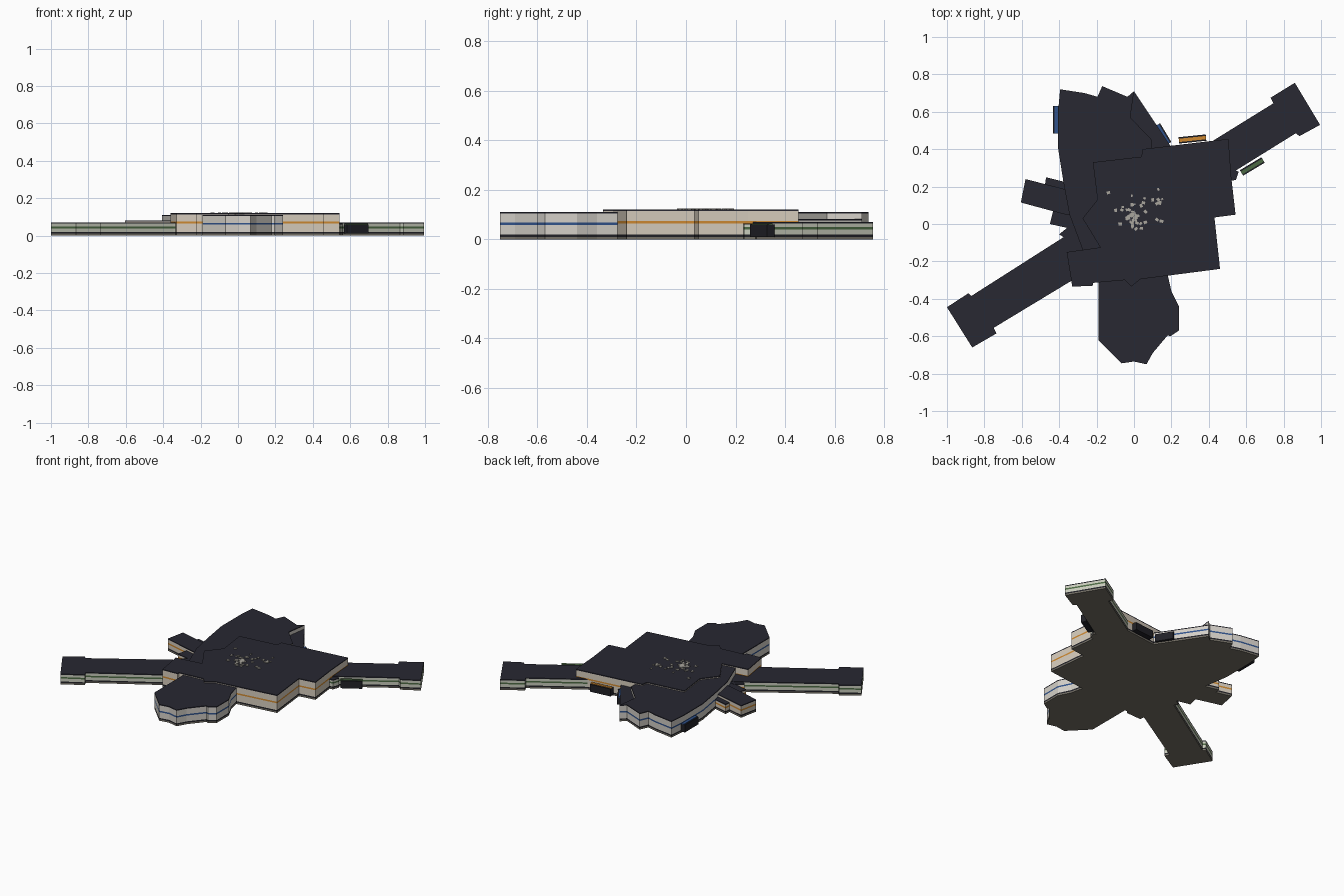
import bpy, bmesh, math, random
from mathutils import Vector

cube = bpy.data.objects.get("Cube")
if cube:
    bpy.data.objects.remove(cube, do_unlink=True)


def material(name, *rgb):
    mat = bpy.data.materials.new(name)
    mat.use_nodes = True
    colour = (*rgb, 1)
    mat.diffuse_color = colour
    mat.node_tree.nodes["Principled BSDF"].inputs["Base Color"].default_value = colour
    return mat


ROOF = material("charcoal roof", .021, .021, .032)
FLOOR = material("brown grey floor", .18, .165, .135)
WALL = material("warm beige wall", .68, .61, .51)
PALE = material("pale stone wall", .66, .63, .58)
SAGE = material("pale sage wall", .58, .6, .5)
ORANGE = material("orange stripe", .62, .25, .03)
BLUE = material("blue stripe", .03, .085, .26)
GREEN = material("dark green stripe", .07, .14, .055)
DARK = material("dark trim", .015, .015, .02)
VENT = material("pale grey vent", .4, .38, .34)


def prism(name, outline, bands, start=0.0, bottom=FLOOR):
    """Stack wall bands (top height, material); the last material caps the top."""
    bm = bmesh.new()
    mats = [bottom]
    for _, m in bands:
        if m not in mats:
            mats.append(m)
    area = sum(a[0] * b[1] - b[0] * a[1] for a, b in zip(outline, outline[1:] + outline[:1]))
    if area < 0:
        outline = outline[::-1]
    ring = [bm.verts.new((x, y, start)) for x, y in outline]
    bm.faces.new(ring[::-1])
    for z, m in bands:
        upper = [bm.verts.new((x, y, z)) for x, y in outline]
        for i in range(len(ring)):
            j = (i + 1) % len(ring)
            bm.faces.new((ring[i], ring[j], upper[j], upper[i])).material_index = mats.index(m)
        ring = upper
    bm.faces.new(ring).material_index = mats.index(bands[-1][1])
    mesh = bpy.data.meshes.new(name)
    bm.to_mesh(mesh)
    bm.free()
    for m in mats:
        mesh.materials.append(m)
    obj = bpy.data.objects.new(name, mesh)
    bpy.context.collection.objects.link(obj)


def storey(name, outline, top, stripe_z, stripe, wall):
    """A building wing: floor slab, dark plinth, striped wall and roof edge."""
    prism(name, outline, [(.010, FLOOR), (.019, DARK), (stripe_z - .005, wall),
                          (stripe_z + .005, stripe), (top - .006, wall), (top, ROOF)])


def strip(a, b, width):
    """Rectangle centred on the line from a to b."""
    a, b = Vector(a), Vector(b)
    d = (b - a).normalized()
    n = Vector((-d.y, d.x)) * width / 2
    return [tuple(p) for p in (a - n, b - n, b + n, a + n)]


# Central hall
storey("central_hall", [
    (-.22, .33), (.04, .36), (.045, .40), (.505, .455), (.52, .25), (.543, .05), (.43, .035),
    (.46, -.24), (.035, -.295), (-.015, -.335), (-.05, -.30), (-.22, -.315), (-.22, -.33),
    (-.33, -.335), (-.36, -.15), (-.18, -.125), (-.275, .03), (-.195, .13)],
    .12, .07, ORANGE, WALL)

# Back wing with its lower side annex
storey("back_wing", [
    (-.395, .72), (-.265, .70), (-.195, .68), (-.17, .737), (-.035, .68), (0, .71), (-.02, .57),
    (.095, .45), (.08, .2), (.05, -.15), (-.27, -.15), (-.345, .05), (-.375, .21),
    (-.405, .40), (-.405, .61)], .11, .063, BLUE, PALE)
storey("back_annex", [(0, .71), (.2, .41), (.08, .35), (.09, .45), (-.025, .57)],
       .082, .05, BLUE, PALE)

# Front wing
storey("front_wing", [
    (-.19, -.28), (-.19, -.62), (-.067, -.745), (0, -.735), (.067, -.75), (.1, -.69),
    (.18, -.595), (.195, -.6), (.24, -.57), (.24, -.44), (.2, -.36), (.175, -.25)],
    .11, .063, BLUE, PALE)

# Long side arms with wider ends
storey("right_arm", [
    (-1, -.445), (-.885, -.37), (-.87, -.385), (-.36, -.06), (-.2, .02), (-.2, -.24),
    (-.345, -.31), (-.75, -.555), (-.735, -.585), (-.865, -.66)], .07, .044, GREEN, SAGE)
storey("left_arm", [
    (.995, .53), (.86, .755), (.73, .675), (.745, .645), (.43, .45), (.3, .36), (.4, .2),
    (.535, .28), (.865, .485), (.885, .47)], .07, .044, GREEN, SAGE)

# Small wing on the right and its connecting blocks
storey("small_wing", [(-.58, .24), (-.605, .115), (-.365, .05), (-.3, .04), (-.3, .17),
                      (-.365, .185)], .082, .05, ORANGE, WALL)
storey("small_wing_back_block", [(-.47, .25), (-.37, .225), (-.37, .15), (-.48, .18)],
       .065, .042, ORANGE, WALL)
storey("small_wing_front_block", [(-.45, 0), (-.425, .1), (-.33, .06), (-.3, -.03), (-.36, -.02)],
       .065, .042, ORANGE, WALL)
storey("right_corner_block", [(-.4, -.055), (-.35, -.015), (-.28, -.03), (-.3, -.12)],
       .067, .042, ORANGE, WALL)
storey("left_corner_block", [(.5, .3), (.56, .28), (.545, .235), (.5, .23)],
       .065, .044, GREEN, SAGE)

# Entrance porches: dark box with a narrow coloured canopy plate
for name, a, b, colour in [
        ("back_right_porch", (-.416, .485), (-.416, .63), BLUE),
        ("back_left_porch", (.125, .53), (.185, .43), BLUE),
        ("back_porch", (.24, .447), (.385, .462), ORANGE),
        ("left_arm_porch", (.575, .273), (.69, .342), GREEN)]:
    prism(name, strip(a, b, .034), [(.06, DARK)], .01, DARK)
    prism(name + "_canopy", strip(a, b, .018), [(.064, colour)], .058, DARK)

# Roof vents: a dense cluster and a loose ring
random.seed(4)
for i in range(52):
    dense = i < 34
    x = random.gauss(-.012, .026) if dense else random.uniform(-.14, .16)
    y = random.gauss(.03, .035) if dense else random.uniform(0, .2)
    s = random.uniform(.011, .02)
    t = random.uniform(0, math.pi)
    d = Vector((math.cos(t), math.sin(t))) * s / 2
    c = Vector((x, y))
    prism("roof_vent", strip(c - d, c + d, s * .8), [(.124, VENT)], .119, VENT)
